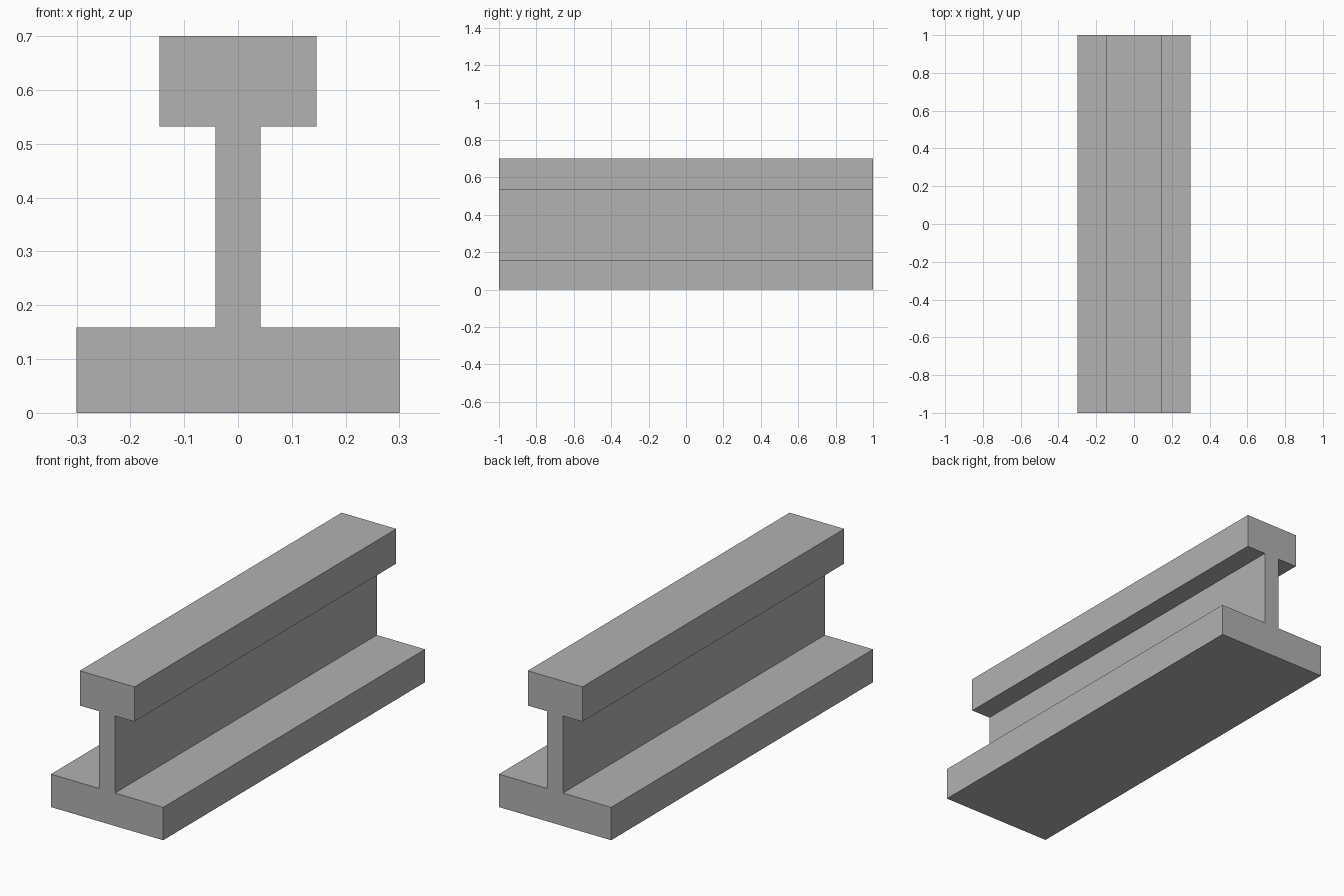
import bpy
import bmesh

if "Cube" in bpy.data.objects:
    bpy.data.objects.remove(bpy.data.objects["Cube"])

# Plain grey metal
grey = bpy.data.materials.new("steel_grey")
grey.diffuse_color = (0.445, 0.445, 0.445, 1.0)
grey.use_nodes = True
grey.node_tree.nodes["Principled BSDF"].inputs["Base Color"].default_value = grey.diffuse_color

# Right half of the rail cross-section: foot, web, head (x, z)
half = [(0.30, 0.0), (0.30, 0.159), (0.042, 0.159),
        (0.042, 0.532), (0.146, 0.532), (0.146, 0.70)]
profile = half + [(-x, z) for x, z in reversed(half)]

# Extrude the mirrored section along the rail's length
bm = bmesh.new()
section = bm.faces.new([bm.verts.new((x, -1.0, z)) for x, z in profile])
extruded = bmesh.ops.extrude_face_region(bm, geom=[section], use_keep_orig=True)
moved = [v for v in extruded["geom"] if isinstance(v, bmesh.types.BMVert)]
bmesh.ops.translate(bm, verts=moved, vec=(0, 2.0, 0))
bmesh.ops.recalc_face_normals(bm, faces=bm.faces)

mesh = bpy.data.meshes.new("rail")
bm.to_mesh(mesh)
bm.free()
mesh.materials.append(grey)
rail = bpy.data.objects.new("rail", mesh)
bpy.context.collection.objects.link(rail)
